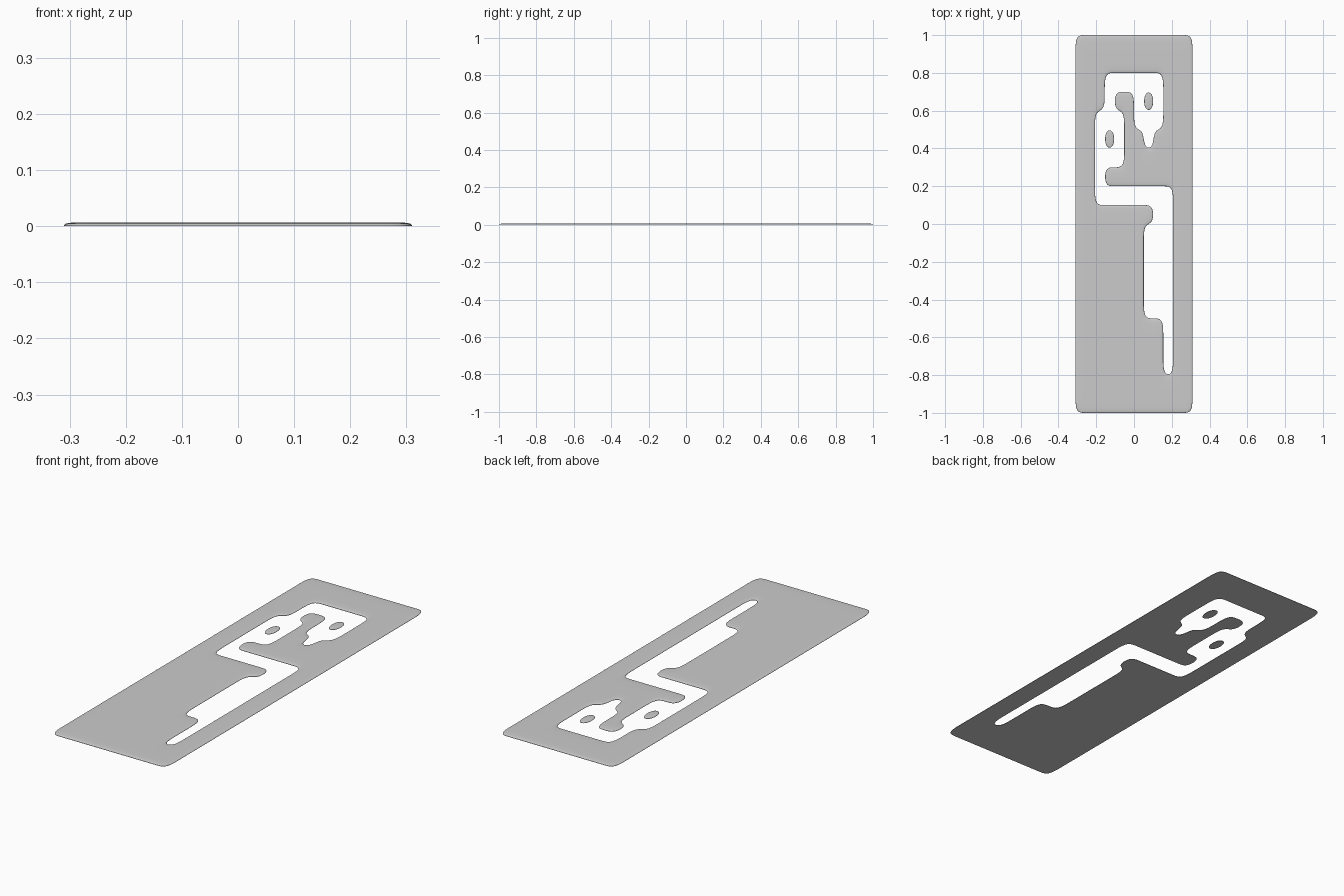
import bpy, bmesh

if "Cube" in bpy.data.objects:
    bpy.data.objects.remove(bpy.data.objects["Cube"])

CW, CH, T = 0.31 / 6, 0.1, 0.007      # cell width, cell height, plate thickness

# Cut-out cells: (first row, last row, columns); cell (0, 0) starts at the origin
CUTS = [
    (7, 7, range(-3, 3)),
    (6, 6, (-3, 0, 2)),               # column 1 stays as an island
    (5, 5, (-4, -3, -2, 0, 1, 2)),
    (4, 4, (-4, -2, 1)),              # column -3 stays as an island
    (3, 3, (-4, -3, -2)),
    (2, 2, (-4,)),
    (1, 1, range(-4, 4)),
    (0, 0, (2, 3)),
    (-5, -1, (1, 2, 3)),
    (-8, -6, (3,)),
]
holes = {(c, r) for r0, r1, cols in CUTS for r in range(r0, r1 + 1) for c in cols}

# Cell sheet with the cut-out left empty
bm = bmesh.new()
verts = {}


def corner(i, j):
    if (i, j) not in verts:
        verts[i, j] = bm.verts.new((i * CW, j * CH, 0))
    return verts[i, j]


for c in range(-6, 6):
    for r in range(-10, 10):
        if (c, r) not in holes:
            bm.faces.new([corner(c + a, r + b) for a, b in ((0, 0), (1, 0), (1, 1), (0, 1))])

# Crease the base rim so only the upper edge rounds over
crease = bm.edges.layers.float.new("crease_edge")
rim = [e for e in bm.edges if e.is_boundary]

# Thicken upwards, keeping the base faces
res = bmesh.ops.extrude_face_region(bm, geom=bm.faces[:], use_keep_orig=True)
top = [g for g in res["geom"] if isinstance(g, bmesh.types.BMVert)]
bmesh.ops.translate(bm, verts=top, vec=(0, 0, T))
for e in rim:
    e[crease] = 1.0
for e in bm.edges:
    if all(v.co.z == 0 for v in e.verts):
        fs = e.link_faces
        if any(f.calc_center_median().z > 0 for f in fs):
            e[crease] = 1.0
bmesh.ops.recalc_face_normals(bm, faces=bm.faces[:])

mesh = bpy.data.meshes.new("cutout_plate")
bm.to_mesh(mesh)
bm.free()
plate = bpy.data.objects.new("cutout_plate", mesh)
bpy.context.collection.objects.link(plate)

# Rounded corners and softened upper edge
sub = plate.modifiers.new("rounding", 'SUBSURF')
sub.levels = sub.render_levels = 3
bpy.context.view_layer.objects.active = plate
plate.select_set(True)
bpy.ops.object.modifier_apply(modifier=sub.name)
bpy.ops.object.shade_smooth_by_angle(angle=0.7)
